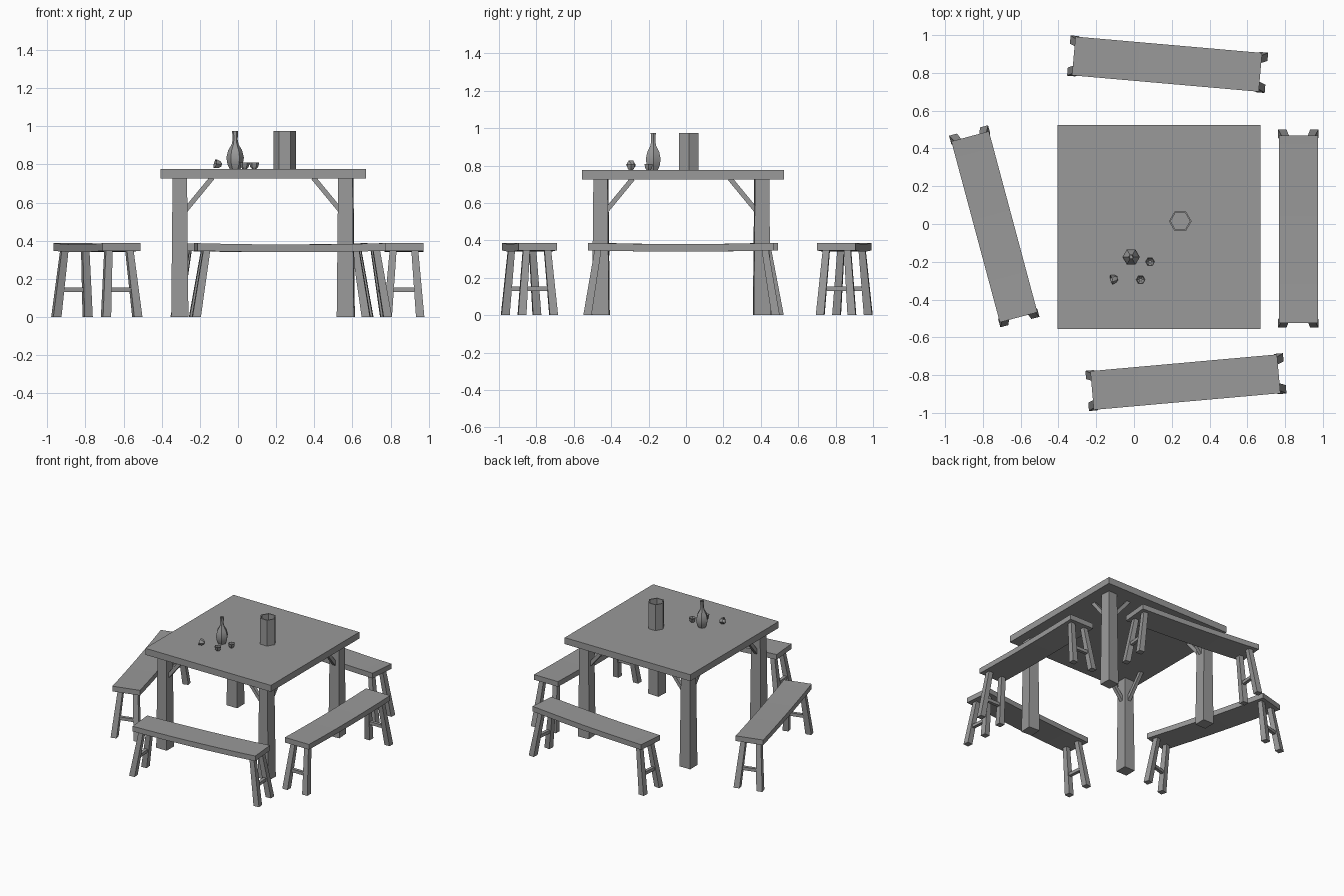
import bpy, bmesh, math
from mathutils import Matrix, Vector

cube = bpy.data.objects.get("Cube")
if cube:
    bpy.data.objects.remove(cube)

grey = bpy.data.materials.new("plain grey")
grey.use_nodes = True
COLOUR = (0.32, 0.32, 0.32, 1)
grey.diffuse_color = COLOUR
grey.node_tree.nodes["Principled BSDF"].inputs["Base Color"].default_value = COLOUR


def finish(name, bm, matrix=Matrix(), smooth=30):
    """Turn a bmesh into a named, coloured object."""
    bmesh.ops.transform(bm, matrix=matrix, verts=bm.verts)
    bmesh.ops.recalc_face_normals(bm, faces=bm.faces)
    mesh = bpy.data.meshes.new(name)
    bm.to_mesh(mesh)
    bm.free()
    mesh.materials.append(grey)
    ob = bpy.data.objects.new(name, mesh)
    bpy.context.collection.objects.link(ob)
    bpy.ops.object.select_all(action='DESELECT')
    ob.select_set(True)
    bpy.context.view_layer.objects.active = ob
    bpy.ops.object.shade_smooth_by_angle(angle=math.radians(smooth))
    return ob


def box(name, lo, hi):
    bm = bmesh.new()
    lo, hi = Vector(lo), Vector(hi)
    bmesh.ops.create_cube(bm, size=1, matrix=Matrix.Translation((lo + hi) / 2)
                          @ Matrix.Diagonal((*(hi - lo), 1)))
    return finish(name, bm)


def loft(name, rings, matrix=Matrix()):
    """Skin a list of equal rings and cap both ends."""
    bm = bmesh.new()
    loops = [[bm.verts.new(p) for p in ring] for ring in rings]
    n = len(loops[0])
    for a, b in zip(loops, loops[1:]):
        for i in range(n):
            j = (i + 1) % n
            bm.faces.new((a[i], a[j], b[j], b[i]))
    bm.faces.new(loops[0])
    bm.faces.new(loops[-1])
    return finish(name, bm, matrix)


def square(centre, half, turn=0):
    c = Vector(centre)
    rot = Matrix.Rotation(turn, 3, 'Z')
    return [c + rot @ Vector((x * half, y * half, 0))
            for x, y in ((-1, -1), (1, -1), (1, 1), (-1, 1))]


def post(name, foot, head, half_foot, half_head, matrix=Matrix(), turn=0):
    return loft(name, [square(foot, half_foot, turn), square(head, half_head, turn)], matrix)


def beam(name, a, b, width, matrix=Matrix()):
    a, b = Vector(a), Vector(b)
    rot = (b - a).to_track_quat('Z', 'Y').to_matrix().to_4x4()
    frame = matrix @ Matrix.Translation(a) @ rot
    return loft(name, [square((0, 0, 0), width / 2),
                       square((0, 0, (b - a).length), width / 2)], frame)


def turned(name, profile, sides, matrix):
    """Lathe a (radius, height) profile."""
    rings = [[(r * math.cos(math.tau * i / sides), r * math.sin(math.tau * i / sides), z)
              for i in range(sides)] for r, z in profile]
    return loft(name, rings, matrix)


# Table top, legs and corner braces
TOP, UNDER = 0.775, 0.725
box("table_top", (-0.405, -0.555, UNDER), (0.67, 0.525, TOP))
for sx, side in ((-1, "right"), (1, "left")):
    for sy, end in ((-1, "front"), (1, "back")):
        x, y = 0.13 + 0.435 * sx, -0.025 + 0.43 * sy
        turn = 0.06 * sy if sx > 0 else 0
        post(f"table_leg_{end}_{side}", (x, y, 0), (x, y, UNDER), 0.045, 0.038, turn=turn)
        for dx, dy, axis in ((-sx, 0, "long"), (0, -sy, "cross")):
            beam(f"brace_{axis}_{end}_{side}",
                 (x + 0.03 * dx, y + 0.03 * dy, 0.56),
                 (x + 0.17 * dx, y + 0.17 * dy, 0.73), 0.026)


def bench(name, x, y, degrees):
    frame = Matrix.Translation((x, y, 0)) @ Matrix.Rotation(math.radians(degrees), 4, 'Z')
    # Gently sagging seat
    rings = []
    for i in range(9):
        t = i / 4 - 1
        sag = 0.007 * (1 - t * t)
        rings.append([(t * 0.496 - 0.003, w, h - sag) for w, h in
                      ((-0.103, 0.347), (0.103, 0.347), (0.103, 0.387), (-0.103, 0.387))])
    loft(name + "_seat", rings, frame)
    # Splayed legs with a rung at each end
    for e in (-1, 1):
        for s in (-1, 1):
            post(f"{name}_leg_{e}_{s}", (e * 0.503, s * 0.085, 0), (e * 0.445, s * 0.056, 0.36),
                 0.022, 0.018, frame)
        beam(f"{name}_rung_{e}", (e * 0.479, -0.072, 0.142), (e * 0.479, 0.072, 0.142),
             0.024, frame)


bench("front_bench", 0.275, -0.837, 5.1)
bench("back_bench", 0.178, 0.846, -5)
bench("left_bench", 0.87, -0.024, 90)
bench("right_bench", -0.74, -0.012, 105)

# Open jar, bottle and drinking bowls
turned("jar", [(0.06, 0), (0.06, 0.2), (0.051, 0.2), (0.051, 0.015)], 6,
       Matrix.Translation((0.245, 0.015, TOP)))
turned("bottle", [(0.028, 0), (0.04, 0.025), (0.046, 0.06), (0.036, 0.1), (0.018, 0.13),
                  (0.013, 0.155), (0.016, 0.2), (0.011, 0.2), (0.009, 0.16)], 6,
       Matrix.Translation((-0.015, -0.175, TOP)))
BOWL = [(0.011, 0), (0.021, 0.012), (0.026, 0.034), (0.022, 0.034), (0.017, 0.014), (0.008, 0.006)]
for name, x, y in (("bowl_front", 0.035, -0.295), ("bowl_back", 0.085, -0.2)):
    turned(name, BOWL, 6, Matrix.Translation((x, y, TOP)))
tip = Vector((-0.9, -0.25, 0.2)).to_track_quat('Z', 'Y').to_matrix().to_4x4()
turned("bowl_tipped", BOWL, 6, Matrix.Translation((-0.088, -0.286, TOP + 0.022)) @ tip)
